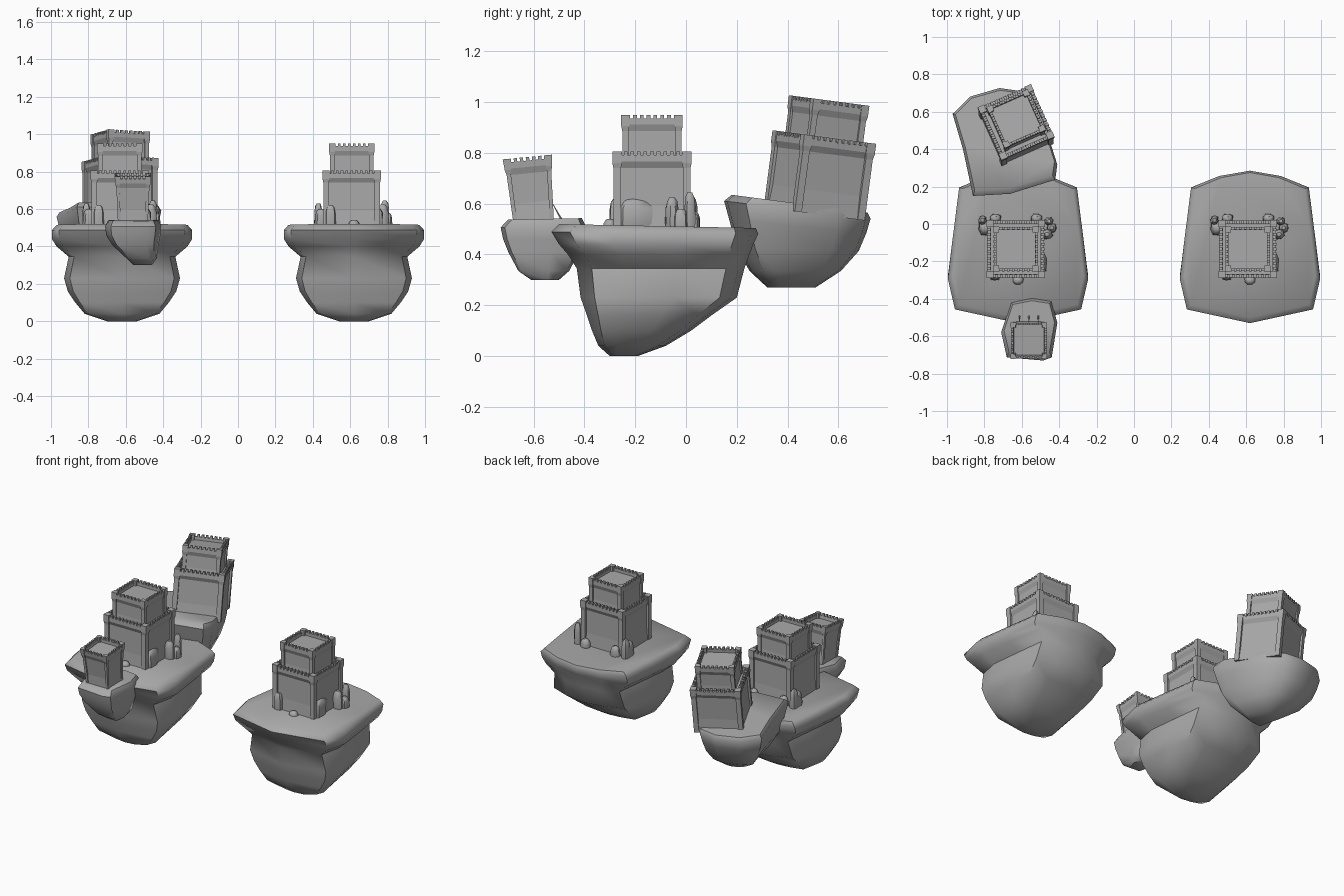
import bpy, bmesh, math, random
from mathutils import Matrix, Vector

random.seed(4)
cube = bpy.data.objects.get("Cube")
if cube:
    bpy.data.objects.remove(cube)

stone = bpy.data.materials.new("grey_stone")
stone.use_nodes = True
grey = (0.4, 0.4, 0.4, 1)
stone.diffuse_color = grey
stone.node_tree.nodes["Principled BSDF"].inputs["Base Color"].default_value = grey


def add_object(name, bm, matrix=Matrix(), smooth=None):
    bmesh.ops.recalc_face_normals(bm, faces=bm.faces)
    mesh = bpy.data.meshes.new(name)
    bm.to_mesh(mesh)
    bm.free()
    mesh.materials.append(stone)
    obj = bpy.data.objects.new(name, mesh)
    bpy.context.collection.objects.link(obj)
    obj.matrix_world = matrix
    if smooth:
        bpy.ops.object.select_all(action='DESELECT')
        obj.select_set(True)
        bpy.context.view_layer.objects.active = obj
        bpy.ops.object.shade_smooth_by_angle(angle=math.radians(smooth))
    return obj


def copy_object(obj, name, matrix):
    dup = bpy.data.objects.new(name, obj.data)
    bpy.context.collection.objects.link(dup)
    dup.matrix_world = matrix
    return dup


def loft(bm, rings):
    """Skin a stack of equal point rings and cap both ends."""
    loops = [[bm.verts.new(p) for p in ring] for ring in rings]
    n = len(loops[0])
    for a, b in zip(loops, loops[1:]):
        for i in range(n):
            j = (i + 1) % n
            bm.faces.new((a[i], a[j], b[j], b[i]))
    bm.faces.new(loops[0])
    bm.faces.new(loops[-1])


def box(bm, centre, size):
    m = Matrix.Translation(centre) @ Matrix.Diagonal((*size, 1))
    bmesh.ops.create_cube(bm, size=1, matrix=m)


def island(name, outline, rings):
    """Rings: centre x, half width, front y, back y, height, slope along y."""
    bm = bmesh.new()
    mid = (rings[0][2] + rings[0][3]) / 2
    stack = []
    for cx, hw, y0, y1, z, slope in rings:
        ring = []
        for u, v in outline:
            y = y0 + v * (y1 - y0)
            ring.append((cx + u * hw, y, z + slope * (y - mid)))
        stack.append(ring)
    loft(bm, stack)
    return add_object(name, bm, smooth=50)


def square(half, z):
    return [(-half, -half, z), (half, -half, z), (half, half, z), (-half, half, z)]


def tier(bm, half, z0, z1, merlons, post):
    """Square storey with flared cornice, corner posts, sunk roof and battlements."""
    h = z1 - z0
    edge = z1 - 0.014
    body = half * 0.9
    loft(bm, [square(half * 0.95, z0), square(body, z0 + h * 0.3), square(body, edge - 0.05),
              square(half * 0.98, edge - 0.025), square(half * 0.98, edge),
              square(half * 0.86, edge), square(half * 0.86, edge - 0.02)])
    for sx in (-1, 1):
        for sy in (-1, 1):
            c = half - post / 2
            rings = []
            for z, grow in ((z0, 0), (edge - 0.05, 0), (edge - 0.03, 0.004), (z1, 0.004)):
                rings.append([(x + sx * c, y + sy * c, pz)
                              for x, y, pz in square(post / 2 + grow - 0.003, z)])
            loft(bm, rings)
    # battlements on all four walls
    step = 2 * half / (merlons + 1)
    for i in range(merlons):
        t = -half + step * (i + 1)
        for s in (-1, 1):
            c = s * half * 0.93
            box(bm, (t, c, edge + 0.005), (step * 0.55, half * 0.12, 0.018))
            box(bm, (c, t, edge + 0.005), (half * 0.12, step * 0.55, 0.018))


def rocks(name, specs):
    """Rounded boulders: x, y, half width, half depth, top height."""
    bm = bmesh.new()
    for x, y, rx, ry, top in specs:
        base = 0.48
        turn = random.uniform(0, 1)
        rings = []
        for t, k in ((0, 0.85), (0.3, 1), (0.7, 0.95), (0.9, 0.75), (1, 0.4)):
            ring = []
            for i in range(8):
                a = math.tau * (i + turn) / 8
                c, s = math.cos(a), math.sin(a)
                f = k * random.uniform(0.95, 1.08) / max(abs(c), abs(s)) ** 0.5
                ring.append((x + rx * f * c, y + ry * f * s, base + t * (top - base)))
            rings.append(ring)
        loft(bm, rings)
    return add_object(name, bm, smooth=45)


def mirrored(half_outline):
    """Close a right-hand outline, tip to tip, with its mirror image."""
    return half_outline + [(-u, v) for u, v in reversed(half_outline[1:-1])]


# Large twin islands
large_outline = mirrored([(0, 0), (0.9, 0.09), (1, 0.29), (0.92, 0.6),
                          (0.84, 0.89), (0.44, 0.965), (0, 1)])
right_side = Matrix.Translation((-0.62, 0, 0))
left_side = Matrix.Translation((0.62, 0, 0))
large = island("large_island", large_outline, [
    (0, 0.35, -0.50, 0.275, 0.512, -0.02), (0, 0.375, -0.53, 0.285, 0.485, -0.01),
    (0, 0.375, -0.5, 0.265, 0.44, 0), (0, 0.35, -0.465, 0.25, 0.4, 0),
    (0, 0.285, -0.43, 0.23, 0.345, 0), (0.0, 0.31, -0.415, 0.2, 0.23, 0),
    (0, 0.29, -0.39, 0.1, 0.16, 0), (0, 0.25, -0.37, 0.02, 0.1, 0),
    (0, 0.2, -0.345, -0.08, 0.04, 0), (0, 0.08, -0.3, -0.19, 0, 0)])
large.matrix_world = left_side
copy_object(large, "large_island_right", right_side)

# Boulders around the keep
boulders = rocks("boulders", [
    (0.09, -0.2, 0.065, 0.075, 0.625), (0.0, -0.3, 0.03, 0.025, 0.54),
    (-0.125, -0.275, 0.028, 0.028, 0.62), (0.165, 0.015, 0.024, 0.022, 0.645),
    (0.155, -0.055, 0.03, 0.026, 0.625), (0.18, -0.02, 0.024, 0.026, 0.58),
    (-0.175, -0.02, 0.035, 0.04, 0.6), (-0.19, 0.02, 0.022, 0.025, 0.63),
    (0.1, 0.03, 0.03, 0.025, 0.56), (-0.12, 0.03, 0.03, 0.025, 0.57)])
boulders.matrix_world = left_side
copy_object(boulders, "boulders_right", right_side)

# Two-storey keeps, one of them leaning on the rear island
bm = bmesh.new()
tier(bm, 0.155, 0, 0.305, 11, 0.036)
tier(bm, 0.12, 0.25, 0.45, 8, 0.03)
keep = add_object("keep", bm, left_side @ Matrix.Translation((-0.012, -0.134, 0.5)))
copy_object(keep, "keep_right", right_side @ Matrix.Translation((-0.012, -0.134, 0.5)))
lean_back = Matrix.Rotation(math.radians(-7.5), 4, 'X') @ Matrix.Rotation(math.radians(24), 4, 'Z')
copy_object(keep, "leaning_keep", Matrix.Translation((-0.63, 0.505, 0.56)) @ lean_back)

# Tilted rear island
rear_outline = [(-0.61, 0), (0.1, 0.02), (0.96, 0.15), (1, 0.29), (0.68, 0.78), (0.32, 0.97),
                (-0.1, 1), (-0.67, 0.92), (-1, 0.76), (-0.8, 0.43)]
island("rear_island", rear_outline, [
    (-0.69, 0.265, 0.18, 0.715, 0.6, -0.13), (-0.69, 0.28, 0.15, 0.727, 0.575, -0.12),
    (-0.69, 0.265, 0.17, 0.71, 0.51, -0.1), (-0.69, 0.235, 0.2, 0.68, 0.42, -0.03),
    (-0.68, 0.18, 0.25, 0.61, 0.335, 0), (-0.67, 0.09, 0.32, 0.51, 0.27, 0)])

# Small front island
front_outline = [(-0.8, 0.05), (0.5, 0), (0.8, 0.05), (1, 0.6), (0.8, 0.95),
                 (0.1, 1), (-0.65, 0.93), (-1, 0.45)]
island("front_island", front_outline, [
    (-0.56, 0.135, -0.70, -0.41, 0.54, 0.02), (-0.56, 0.15, -0.73, -0.395, 0.51, 0.02),
    (-0.56, 0.145, -0.72, -0.4, 0.46, 0), (-0.55, 0.125, -0.70, -0.42, 0.41, 0),
    (-0.515, 0.08, -0.66, -0.46, 0.335, 0), (-0.51, 0.05, -0.61, -0.5, 0.3, 0)])

# Leaning watchtower, narrow at the waist
bm = bmesh.new()
tier(bm, 0.097, 0, 0.255, 7, 0.024)
for v in bm.verts:
    k = 0.85 + 0.15 * max(0, (v.co.z - 0.1) / 0.155)
    v.co.x *= k
    v.co.y *= k
# thin stakes behind the watchtower
for x in (-0.05, 0, 0.05):
    m = Matrix.Translation((x, 0.095, 0.03)) @ Matrix.Rotation(0.4, 4, 'X')
    bmesh.ops.create_cone(bm, cap_ends=True, segments=5, radius1=0.005, radius2=0.001,
                          depth=0.08, matrix=m)
add_object("watchtower", bm, Matrix.Translation((-0.562, -0.6, 0.53))
           @ Matrix.Rotation(math.radians(5.5), 4, 'X'))
